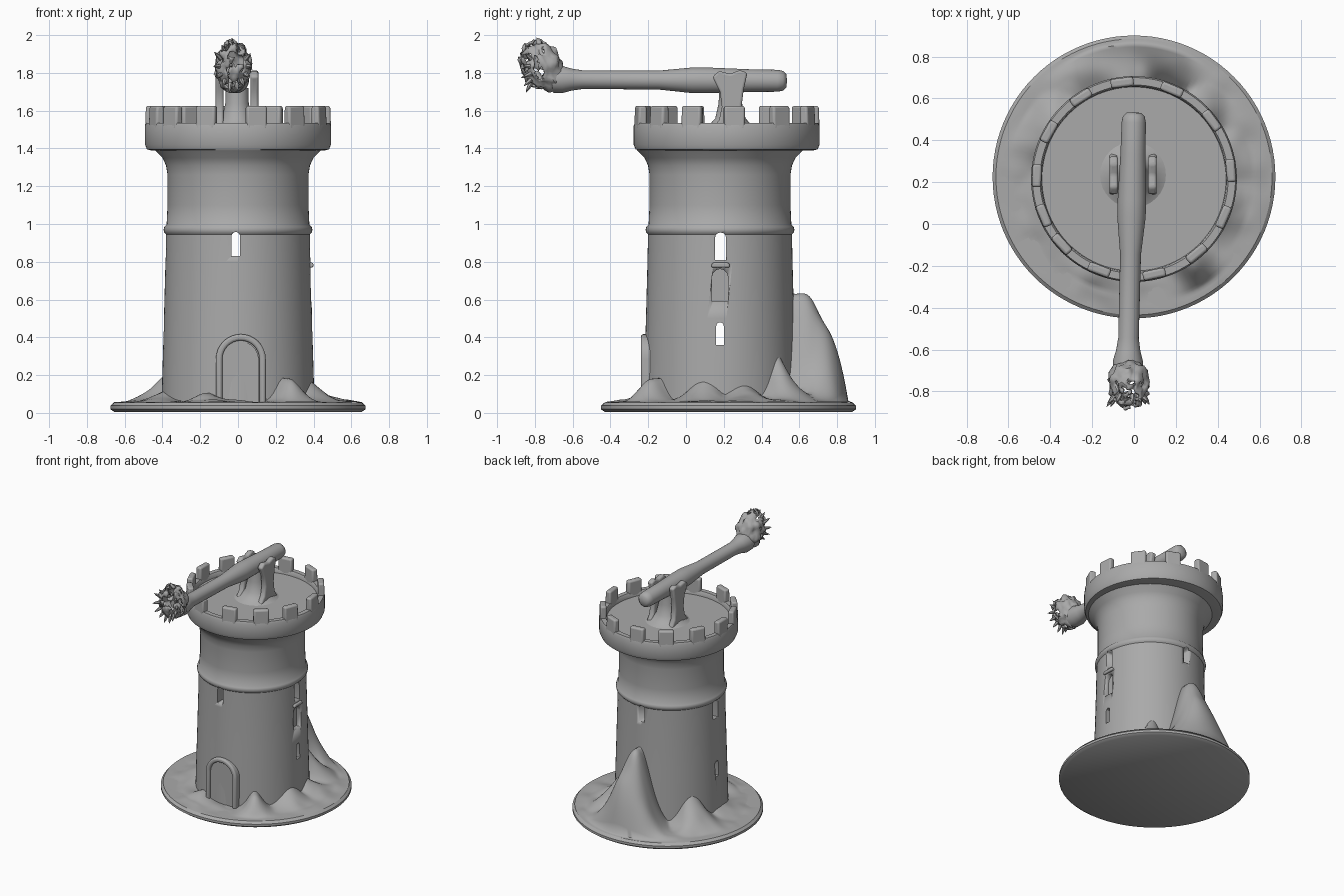
import bpy, bmesh, math, random
from math import sin, cos, pi, radians
from mathutils import Vector, Matrix, noise

random.seed(4)
cube = bpy.data.objects.get("Cube")
if cube:
    bpy.data.objects.remove(cube, do_unlink=True)

STONE = (0.4, 0.4, 0.4, 1)
mat = bpy.data.materials.new("grey stone")
mat.use_nodes = True
mat.diffuse_color = STONE
bsdf = next(n for n in mat.node_tree.nodes if n.type == 'BSDF_PRINCIPLED')
bsdf.inputs["Base Color"].default_value = STONE
bsdf.inputs["Roughness"].default_value = 0.7

TOWER_Y, CROWN_Y = 0.18, 0.215


def finish(name, bm, matrix=Matrix(), bevel=0, angle=40):
    bmesh.ops.remove_doubles(bm, verts=bm.verts, dist=0.0005)
    bmesh.ops.recalc_face_normals(bm, faces=bm.faces)
    mesh = bpy.data.meshes.new(name)
    bm.to_mesh(mesh)
    bm.free()
    mesh.materials.append(mat)
    ob = bpy.data.objects.new(name, mesh)
    bpy.context.collection.objects.link(ob)
    ob.matrix_world = matrix
    if bevel:
        mod = ob.modifiers.new("soft edges", 'BEVEL')
        mod.width, mod.segments = bevel, 3
    bpy.ops.object.select_all(action='DESELECT')
    ob.select_set(True)
    bpy.context.view_layer.objects.active = ob
    bpy.ops.object.shade_smooth_by_angle(angle=radians(angle))
    return ob


def lathe(name, profile, matrix, steps=72, angle=40):
    bm = bmesh.new()
    verts = [bm.verts.new((r, 0, z)) for r, z in profile]
    edges = [bm.edges.new(pair) for pair in zip(verts, verts[1:])]
    bmesh.ops.spin(bm, geom=verts + edges, axis=(0, 0, 1), cent=(0, 0, 0),
                   angle=2 * pi, steps=steps)
    return finish(name, bm, matrix, angle=angle)


def prism(name, outline, depth, matrix, bevel=0):
    """Extrude an outline drawn in local xz along local y, centred."""
    bm = bmesh.new()
    face = bm.faces.new([bm.verts.new((x, -depth / 2, z)) for x, z in outline])
    new = bmesh.ops.extrude_face_region(bm, geom=[face])["geom"]
    bmesh.ops.translate(bm, vec=(0, depth, 0),
                        verts=[v for v in new if isinstance(v, bmesh.types.BMVert)])
    return finish(name, bm, matrix, bevel)


def arch(half, low, spring, n=10):
    pts = [(half * cos(pi * i / n), spring + half * sin(pi * i / n)) for i in range(n + 1)]
    return [(half, low)] + pts + [(-half, low)]


def at(x, y, z=0, turn=0):
    return Matrix.Translation((x, y, z)) @ Matrix.Rotation(turn, 4, 'Z')


# Round base plate
lathe("base_plate", [(0, 0.005), (0.655, 0.005), (0.676, 0.02), (0.676, 0.038),
                     (0.655, 0.056), (0, 0.06)], at(0, 0.225), 96)

# Rocky ground: angle, angular width, height, reach, shape of the slope
ROCKS = [(90, 21, 0.54, 0.30, 'bulge'), (46, 14, 0.27, 0.26, 'slope'),
         (-20, 15, 0.19, 0.24, 'slope'), (-56, 9, 0.12, 0.28, 'bulge'),
         (152, 18, 0.27, 0.26, 'slope'), (195, 20, 0.09, 0.22, 'slope'),
         (-112, 8, 0.05, 0.22, 'bulge'), (12, 16, 0.13, 0.24, 'slope')]


def ground_height(a, r):
    z = 0
    for mid, width, high, reach, kind in ROCKS:
        off = (a - mid + 180) % 360 - 180
        t = min(max((r - 0.335) / reach, 0), 1)
        fall = 1 - t ** 3 if kind == 'bulge' else (1 - t) ** 1.3
        z = max(z, high * math.exp(-(off / width) ** 2) * fall)
    p = Vector((r * cos(radians(a)), r * sin(radians(a)), 0))
    rough = noise.noise(p * 9) * 0.012 + noise.noise(p * 4) * 0.015
    edge = min(1, (0.665 - r) / 0.08)
    return 0.056 + z * (1 + rough * 6) + max(0, rough + 0.005) * edge


bm = bmesh.new()
N, RINGS = 144, 28
rows = []
for j in range(RINGS + 1):
    r = 0.3 + 0.36 * j / RINGS
    rows.append([bm.verts.new((r * cos(2 * pi * i / N), r * sin(2 * pi * i / N),
                               ground_height(360 * i / N, r))) for i in range(N)])
for inner, outer in zip(rows, rows[1:]):
    for i in range(N):
        k = (i + 1) % N
        bm.faces.new((inner[i], outer[i], outer[k], inner[k]))
finish("rocky_ground", bm, at(0, 0.225), angle=60)

# Tower shaft with a string course and a flared top
shaft = lathe("tower_shaft", [
    (0, 0.02), (0.405, 0.02), (0.402, 0.15), (0.392, 0.5), (0.384, 0.8), (0.382, 0.945),
    (0.391, 0.955), (0.394, 0.97), (0.39, 0.985), (0.378, 0.998), (0.373, 1.1),
    (0.373, 1.26), (0.381, 1.31), (0.40, 1.35), (0.435, 1.385), (0.45, 1.41), (0, 1.41)],
    at(0, TOWER_Y))

# Window openings: outline, depth, place
QUARTER = pi / 2
cutters = [
    prism("cut_front_back", arch(0.023, 0.83, 0.935, 6), 1.2, at(-0.012, TOWER_Y)),
    prism("cut_side_high", arch(0.03, 0.81, 0.925, 6), 1.2, at(0, 0.183, 0, QUARTER)),
    prism("cut_side_low", arch(0.02, 0.36, 0.46, 4), 1.2, at(0, 0.18, 0, QUARTER)),
    prism("cut_side_middle", arch(0.042, 0.59, 0.72, 6), 0.1, at(0.4, 0.18, 0, QUARTER))]
bpy.context.view_layer.objects.active = shaft
for cutter in cutters:
    cutter.hide_render = True
    mod = shaft.modifiers.new("opening", 'BOOLEAN')
    mod.operation, mod.object, mod.solver = 'DIFFERENCE', cutter, 'EXACT'
    bpy.ops.object.modifier_apply(modifier=mod.name)
    bpy.data.objects.remove(cutter, do_unlink=True)

# Sill under the high window
prism("window_sill", [(-0.05, 0.77), (0.05, 0.77), (0.045, 0.795), (-0.045, 0.795)], 0.03,
      at(0.384, 0.183, 0, QUARTER), 0.008)

# Doorway: flat door and a raised rounded frame
prism("door", arch(0.1, 0.05, 0.28), 0.08, at(0.01, -0.18))
outer, inner = arch(0.132, 0.05, 0.285, 16), arch(0.098, 0.05, 0.285, 16)
prism("door_frame", outer + inner[::-1], 0.1, at(0.015, -0.188), 0.012)

# Crown: parapet wall around a sunken roof floor
lathe("parapet", [(0, 1.39), (0.46, 1.39), (0.482, 1.395), (0.492, 1.42), (0.492, 1.52),
                  (0.485, 1.535), (0.45, 1.535), (0.443, 1.525), (0.44, 1.5), (0, 1.5)],
      at(0, CROWN_Y), 96)

# Merlons, a little irregular in spacing
for a in (97, 67, 37, 5, -23, -50, -78, -111, -138, -158, 178, 151, 123):
    t = radians(a)
    prism("merlon", [(-0.025, 1.5), (0.025, 1.5), (0.02, 1.625), (-0.023, 1.625)], 0.11,
          at(0.466 * cos(t), CROWN_Y + 0.466 * sin(t), 0, t), 0.012)

# Gun carriage: pedestal and two side cheeks
lathe("carriage_base", [(0.17, 1.495), (0.12, 1.515), (0.08, 1.56), (0.062, 1.64),
                        (0.06, 1.72), (0, 1.72)], at(-0.005, 0.235), 32)
CHEEK = [(-0.11, 1.49), (0.11, 1.49), (0.07, 1.55), (0.06, 1.63), (0.07, 1.71), (0.09, 1.8),
         (0.05, 1.815), (0, 1.795), (-0.06, 1.81), (-0.095, 1.78), (-0.055, 1.7),
         (-0.045, 1.62), (-0.06, 1.55)]
for side in (-1, 1):
    prism("carriage_cheek", CHEEK, 0.042, at(side * 0.092 - 0.005, 0.235, 0, QUARTER), 0.012)

# Barrel, thicker at the breech and flaring at the muzzle
breech, muzzle = Vector((0, 0.535, 1.758)), Vector((-0.03, -0.70, 1.765))
aim = (muzzle - breech).to_track_quat('Z', 'Y').to_matrix().to_4x4()
lathe("barrel", [(0, 0), (0.035, 0.004), (0.052, 0.02), (0.058, 0.05), (0.06, 0.2),
                 (0.068, 0.42), (0.068, 0.5), (0.05, 0.68), (0.049, 1.08),
                 (0.058, 1.14), (0.072, 1.19), (0.07, 1.24), (0, 1.24)],
      Matrix.Translation(breech) @ aim, 40)

# Ragged hollow muzzle head with torn holes
bm = bmesh.new()
bmesh.ops.create_icosphere(bm, subdivisions=4, radius=1)
for v in bm.verts:
    v.co *= 1 + 0.2 * noise.noise(v.co * 2.4) + 0.12 * noise.noise(v.co * 6)
    v.co = Vector((v.co.x * 0.095, v.co.y * 0.115, v.co.z * 0.13 - v.co.y * 0.03))
torn = [f for f in bm.faces if f.calc_center_median().y < 0.01
        and noise.noise(f.calc_center_median() * 26) > 0.12]
bmesh.ops.delete(bm, geom=torn, context='FACES')
head = finish("muzzle_head", bm, at(-0.025, -0.765, 1.835), angle=60)
shell = head.modifiers.new("shell", 'SOLIDIFY')
shell.thickness = 0.012

# Torn spikes around the head
for i in range(14):
    a = 2 * pi * i / 14
    out = Vector((cos(a) * 0.5, -0.75 + 0.3 * sin(3 * a), sin(a)))
    root = Vector((-0.025 + 0.07 * cos(a), -0.82, 1.835 + 0.09 * sin(a)))
    size = random.uniform(0.05, 0.07)
    lathe("muzzle_spike", [(0.014, 0), (0.009, size * 0.6), (0, size)],
          Matrix.Translation(root) @ out.to_track_quat('Z', 'Y').to_matrix().to_4x4(), 6)
